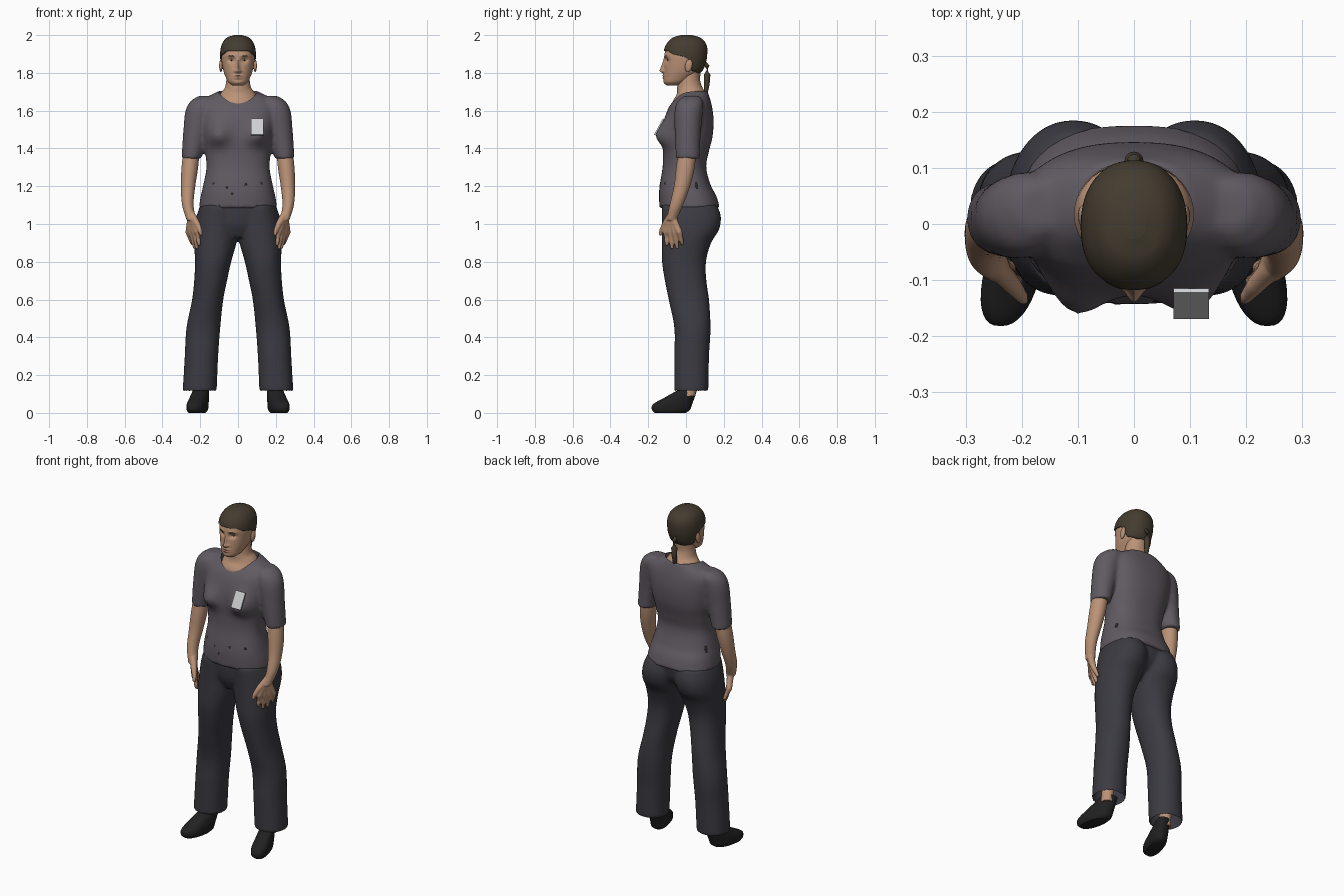
import bpy, bmesh, math
from mathutils import Vector, Matrix
from mathutils.bvhtree import BVHTree

if "Cube" in bpy.data.objects:
    bpy.data.objects.remove(bpy.data.objects["Cube"])


def material(name, r, g, b):
    m = bpy.data.materials.new(name)
    m.use_nodes = True
    m.diffuse_color = (r, g, b, 1)
    bsdf = m.node_tree.nodes["Principled BSDF"]
    bsdf.inputs["Base Color"].default_value = (r, g, b, 1)
    bsdf.inputs["Roughness"].default_value = 0.8
    return m


SKIN = material("skin", .50, .29, .185)
LIPS = material("lips", .38, .19, .13)
HAIR = material("brown hair", .058, .045, .029)
SHIRT = material("grey shirt", .118, .102, .122)
TROUSERS = material("dark trousers", .043, .043, .054)
SHOES = material("black shoes", .015, .015, .016)
BADGE = material("pale badge", .62, .63, .65)
DARK = material("dark detail", .025, .02, .02)


def section(rings, z):
    """Smoothly interpolate (z, x0, x1, y0, y1) rings at a height."""
    i = 0
    while i < len(rings) - 2 and z > rings[i + 1][0]:
        i += 1
    a, b = rings[i], rings[i + 1]
    before, after = rings[max(i - 1, 0)], rings[min(i + 2, len(rings) - 1)]
    h = b[0] - a[0]
    t = min(max((z - a[0]) / h, 0), 1)
    out = []
    for k in range(1, 5):
        ma = (b[k] - before[k]) / (b[0] - before[0]) * h
        mb = (after[k] - a[k]) / (after[0] - a[0]) * h
        c, d = a[k], b[k] - a[k]
        out.append(c + ma * t + (3 * d - 2 * ma - mb) * t**2 + (ma + mb - 2 * d) * t**3)
    return out


def oval(rings, z, angle, power=2, grow=0):
    x0, x1, y0, y1 = section(rings, z)
    c, s = math.cos(angle), math.sin(angle)
    rx, ry = (x1 - x0) / 2 + grow, (y1 - y0) / 2 + grow
    return Vector(((x0 + x1) / 2 + rx * math.copysign(abs(c) ** (2 / power), c),
                   (y0 + y1) / 2 + ry * math.copysign(abs(s) ** (2 / power), s), z))


def skin_grid(bm, rows, caps=True):
    """Join rows of points into a tube."""
    rows = [[bm.verts.new(p) for p in row] for row in rows]
    n = len(rows[0])
    for lo, hi in zip(rows, rows[1:]):
        for j in range(n):
            k = (j + 1) % n
            bm.faces.new((lo[j], lo[k], hi[k], hi[j]))
    if caps:
        bm.faces.new(rows[0][::-1])
        bm.faces.new(rows[-1])


def loft(bm, rings, side=1, n=36, steps=30, power=2, warp=None):
    rings = sorted(rings)
    rows = []
    for i in range(steps + 1):
        z = rings[0][0] + (rings[-1][0] - rings[0][0]) * i / steps
        row = [oval(rings, z, math.tau * j / n, power) for j in range(n)]
        if warp:
            row = [warp(p) for p in row]
        rows.append([Vector((p.x * side, p.y, p.z)) for p in row])
    skin_grid(bm, rows)


def tube(bm, points, radii, side=1, n=12):
    points = [Vector(p) for p in points]
    rows = []
    for i, (p, r) in enumerate(zip(points, radii)):
        way = points[min(i + 1, len(points) - 1)] - points[max(i - 1, 0)]
        turn = way.to_track_quat('Z', 'Y')
        ring = [p + turn @ Vector((r * math.cos(a), r * math.sin(a), 0))
                for a in (math.tau * j / n for j in range(n))]
        rows.append([Vector((q.x * side, q.y, q.z)) for q in ring])
    skin_grid(bm, rows)


def ball(bm, centre, size, turn=Matrix()):
    m = Matrix.Translation(centre) @ turn @ Matrix.Diagonal((*size, 1))
    bmesh.ops.create_uvsphere(bm, u_segments=20, v_segments=12, radius=1, matrix=m)


def finish(name, bm, *mats, voxel=0, smooth=4):
    bmesh.ops.recalc_face_normals(bm, faces=bm.faces)
    mesh = bpy.data.meshes.new(name)
    bm.to_mesh(mesh)
    bm.free()
    for m in mats:
        mesh.materials.append(m)
    ob = bpy.data.objects.new(name, mesh)
    bpy.context.collection.objects.link(ob)
    if voxel:
        modify(ob, 'REMESH', mode='VOXEL', voxel_size=voxel)
        modify(ob, 'SMOOTH', factor=.5, iterations=smooth)
    shade(ob)
    return ob


def activate(ob):
    bpy.ops.object.select_all(action='DESELECT')
    ob.select_set(True)
    bpy.context.view_layer.objects.active = ob


def shade(ob):
    activate(ob)
    bpy.ops.object.shade_smooth_by_angle(angle=math.radians(50))


def modify(ob, kind, **settings):
    activate(ob)
    mod = ob.modifiers.new(kind.title(), kind)
    for key, value in settings.items():
        setattr(mod, key, value)
    bpy.ops.object.modifier_apply(modifier=mod.name)


def even(*rows):
    """Centred rings from (z, half width, front, back)."""
    return [(z, -w, w, f, b) for z, w, f, b in rows]


def bell(d, width):
    return math.exp(-(d / width) ** 2)


# Shirt: torso with bust, merged with both sleeves
def bust(p):
    if p.y < 0:
        up = p.z - 1.465
        p.y -= .05 * bell(abs(p.x) - .108, .058) * bell(up, .07 if up > 0 else .05)
    return p


bm = bmesh.new()
loft(bm, even((1.083, .207, -.14, .18), (1.15, .197, -.143, .16), (1.2, .185, -.14, .133),
              (1.3, .167, -.124, .107), (1.38, .174, -.122, .12), (1.46, .188, -.125, .14),
              (1.55, .2, -.115, .146), (1.62, .205, -.09, .138), (1.66, .18, -.06, .128),
              (1.705, .1, -.03, .113)), n=64, steps=50, power=2.4, warp=bust)
sleeve = [(1.346, .194, .299, -.053, .073), (1.4, .18, .296, -.056, .074), (1.5, .15, .289, -.06, .08),
          (1.6, .12, .278, -.06, .09), (1.65, .12, .252, -.045, .09), (1.678, .13, .21, -.01, .07)]
for side in (1, -1):
    loft(bm, sleeve, side)
shirt = finish("shirt", bm, SHIRT, voxel=.01, smooth=5)
bm = bmesh.new()
loft(bm, [(1.61, -.106, .106, -.077, .112), (1.8, -.106, .106, -.077, .112)], n=48, steps=1)
cutter = finish("neckline_cutter", bm, SHIRT)
cutter.hide_render = True
modify(shirt, 'BOOLEAN', operation='DIFFERENCE', object=cutter, solver='EXACT')
bpy.data.objects.remove(cutter)
shade(shirt)

# Trousers: hips and two legs, open at the hems
bm = bmesh.new()
loft(bm, even((.93, .07, -.09, .06), (1.0, .18, -.12, .14), (1.1, .197, -.13, .165)))
leg = [(.112, .113, .293, -.062, .118), (.3, .105, .282, -.062, .122), (.45, .094, .273, -.062, .13),
       (.6, .078, .243, -.092, .122), (.7, .058, .232, -.112, .108), (.8, .036, .228, -.127, .106),
       (.9, .008, .232, -.127, .133), (.97, -.002, .23, -.127, .175), (1.04, -.008, .22, -.128, .185),
       (1.1, 0, .2, -.13, .165)]
for side in (1, -1):
    loft(bm, leg, side, steps=50, power=2.15)
trousers = finish("trousers", bm, TROUSERS, voxel=.01, smooth=4)
bm = bmesh.new()
bm.from_mesh(trousers.data)
hem = [f for f in bm.faces if f.normal.z < -.7 and f.calc_center_median().z < .13]
bmesh.ops.delete(bm, geom=hem, context='FACES')
bm.to_mesh(trousers.data)
bm.free()

# Arms with hands, ankles and shoes
forearm = [(1.02, .221, .272, -.104, -.05), (1.1, .235, .296, -.087, -.016), (1.2, .226, .302, -.064, .022),
           (1.3, .211, .299, -.052, .046), (1.42, .2, .285, -.035, .055)]
shoe = [(0, .17, .25, -.165, 0), (.015, .16, .258, -.18, .02), (.045, .158, .26, -.175, .032),
        (.08, .162, .255, -.115, .045), (.125, .168, .248, -.035, .06)]


def toe_out(p):
    p.x -= .22 * (p.y + .05)
    return p


for side, label in ((1, "left"), (-1, "right")):
    bm = bmesh.new()
    loft(bm, forearm, side)
    wrist = Vector((.246, -.077, 1.05))
    for i in range(4):
        t = i / 3
        knuckle = Vector((.262, -.035, .955)).lerp(Vector((.214, -.108, .955)), t)
        tip = Vector((.24, -.018, .89)).lerp(Vector((.206, -.1, .885)), t)
        tip.z -= .022 * math.sin(math.pi * t)
        tube(bm, (wrist, knuckle, knuckle.lerp(tip, .6), tip), (.02, .017, .012, .008), side)
    tube(bm, (wrist, (.216, -.11, 1.0), (.2, -.13, .965), (.196, -.138, .94)), (.02, .017, .012, .008), side)
    finish(label + "_arm", bm, SKIN, voxel=.005, smooth=3)
    bm = bmesh.new()
    loft(bm, [(.09, .175, .24, -.02, .05), (.2, .17, .235, -.01, .06)], side, steps=4)
    finish(label + "_ankle", bm, SKIN)
    bm = bmesh.new()
    loft(bm, shoe, side, steps=20, power=2.4, warp=toe_out)
    finish(label + "_shoe", bm, SHOES)

# Neck and upper chest
bm = bmesh.new()
loft(bm, even((1.6, .112, -.085, .11), (1.65, .106, -.07, .11), (1.68, .099, -.052, .108),
              (1.7, .086, -.047, .1), (1.72, .07, -.047, .088), (1.76, .062, -.042, .075),
              (1.82, .06, -.03, .08)), n=40)
finish("neck", bm, SKIN)

# Head with sculpted face
skull = even((1.733, .03, -.1, -.04), (1.75, .051, -.115, .0), (1.78, .066, -.117, .045),
             (1.81, .077, -.116, .08), (1.85, .085, -.114, .098), (1.89, .088, -.114, .105),
             (1.93, .084, -.107, .105), (1.96, .071, -.088, .091), (1.982, .047, -.058, .062),
             (1.992, .015, -.02, .024))


def face(p):
    if p.y < -.04:
        x, z = abs(p.x), p.z
        nose = bell(z - 1.812, .013) if z < 1.812 else max(0, 1 - (z - 1.812) / .075)
        p.y -= .024 * nose * bell(x, .009 + .007 * bell(z - 1.808, .012))
        p.y += .013 * bell(x - .034, .02) * bell(z - 1.867, .014)
        p.y -= .004 * bell(x - .034, .025) * bell(z - 1.892, .01)
        p.y -= .007 * bell(x, .022) * (bell(z - 1.786, .005) + bell(z - 1.773, .006))
        p.y -= .004 * bell(x, .025) * bell(z - 1.746, .012)
    return p


bm = bmesh.new()
loft(bm, skull, n=128, steps=100, power=2.2, warp=face)
for f in bm.faces:
    c = f.calc_center_median()
    if c.y < -.09 and (c.x / .024) ** 2 + ((c.z - 1.779) / .011) ** 2 < 1:
        f.material_index = 1
head = finish("head", bm, SKIN, LIPS)
bm = bmesh.new()
for side in (1, -1):
    ball(bm, (.091 * side, .014, 1.838), (.009, .019, .034), Matrix.Rotation(-.2, 4, 'X'))
finish("ears", bm, SKIN)

# Hair cap following the hairline, and ponytail
hairline = [(-1, 1.917), (-.8, 1.917), (-.55, 1.9), (0, 1.885), (.15, 1.868), (.42, 1.812), (1, 1.795)]


def hair_edge(u):
    for (a, za), (b, zb) in zip(hairline, hairline[1:]):
        if u <= b:
            return za + (zb - za) * (u - a) / (b - a)
    return hairline[-1][1]


bm = bmesh.new()
rows = []
for i in range(33):
    t = math.sin(math.pi / 2 * i / 32)
    row = []
    for j in range(96):
        a = math.tau * j / 96
        low = hair_edge(math.sin(a))
        p = oval(skull, low + (1.992 - low) * t, a, 2.2, .007)
        p.z += .008 * t
        row.append(p)
    rows.append(row)
skin_grid(bm, rows, caps=False)
bm.faces.new([v for v in bm.verts][-96:])
hair = finish("hair_cap", bm, HAIR)
modify(hair, 'SOLIDIFY', thickness=.007, offset=-1)
bm = bmesh.new()
tube(bm, ((0, .095, 1.86), (0, .113, 1.835), (0, .112, 1.79), (0, .11, 1.74), (0, .104, 1.69), (0, .1, 1.67)),
     (.008, .012, .017, .015, .01, .003), n=16)
finish("ponytail", bm, HAIR)


# Thin details laid on the surfaces: eyes, brows, shirt spots
def lay(bm, ob, start, way, w, h):
    tree = BVHTree.FromObject(ob, bpy.context.evaluated_depsgraph_get())
    hit, normal, _, _ = tree.ray_cast(Vector(start), Vector(way))
    if hit:
        turn = normal.to_track_quat('Z', 'Y').to_matrix().to_4x4()
        ball(bm, hit, (w, h, .002), turn)


forward = (0, 1, 0)
bm = bmesh.new()
for side in (1, -1):
    lay(bm, head, (.034 * side, -1, 1.867), forward, .011, .003)
finish("eyes", bm, DARK)
bm = bmesh.new()
for side in (1, -1):
    lay(bm, head, (.036 * side, -1, 1.889), forward, .017, .0025)
finish("eyebrows", bm, HAIR)
bm = bmesh.new()
for x, z in ((-.13, 1.215), (-.06, 1.195), (-.03, 1.16), (.04, 1.21), (.125, 1.215)):
    lay(bm, shirt, (x, -1, z), forward, .007, .007)
for side in (1, -1):
    lay(bm, shirt, (side, .055, 1.205), (-side, 0, 0), .009, .022)
finish("shirt_spots", bm, DARK)

# Chest badge
bm = bmesh.new()
place = Matrix.Translation((.102, -.142, 1.514)) @ Matrix.Rotation(-.5, 4, 'X')
bmesh.ops.create_cube(bm, size=1, matrix=place @ Matrix.Diagonal((.064, .008, .098, 1)))
finish("badge", bm, BADGE)
